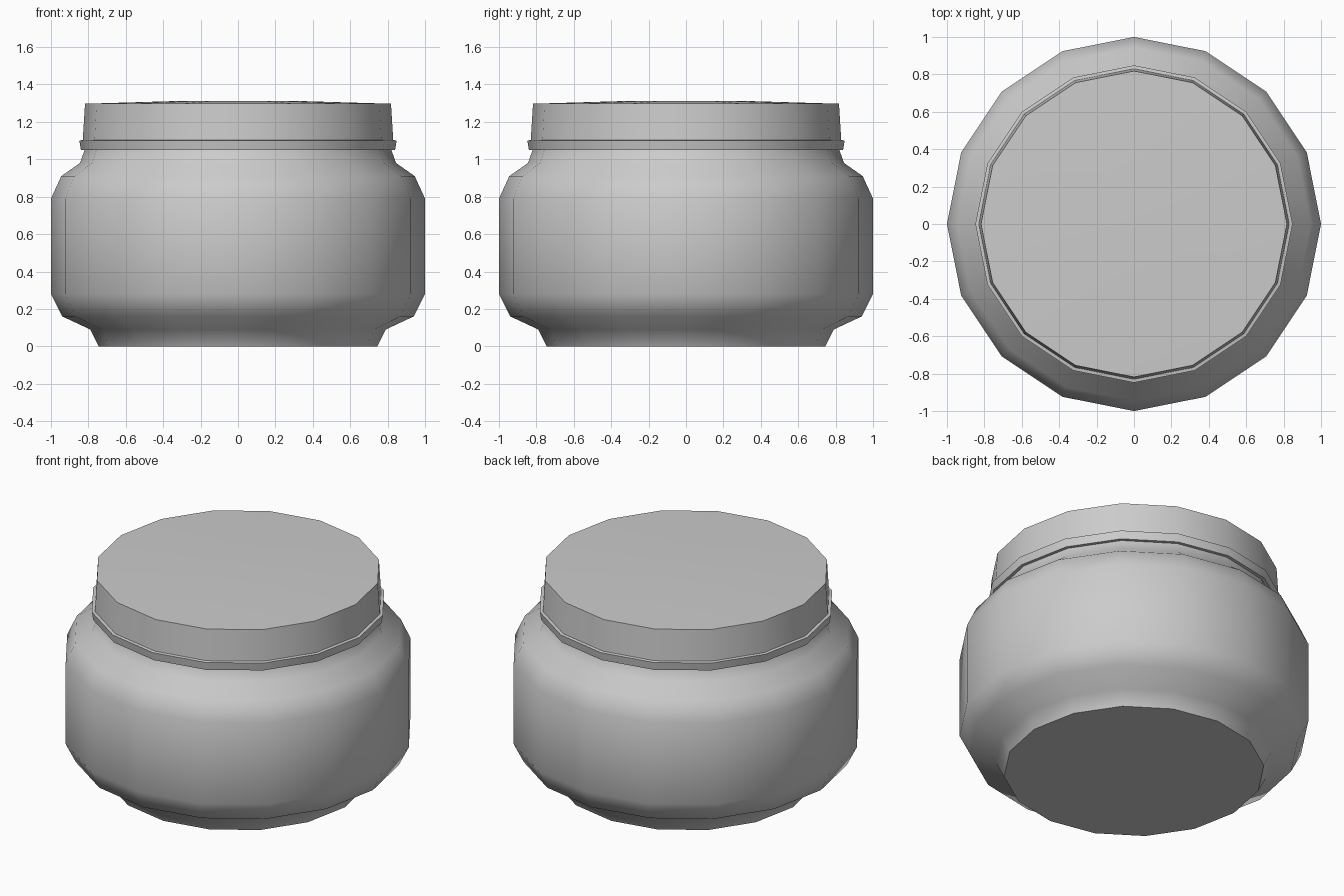
import bpy, bmesh, math

if "Cube" in bpy.data.objects:
    bpy.data.objects.remove(bpy.data.objects["Cube"])

SIDES = 16

def lathe(name, profile):
    """Revolve (radius, z) points; radius 0 closes to a pole."""
    bm = bmesh.new()
    rings = []
    for r, z in profile:
        if r == 0:
            rings.append([bm.verts.new((0, 0, z))] * SIDES)
        else:
            rings.append([bm.verts.new((r * math.cos(2 * math.pi * i / SIDES),
                                        r * math.sin(2 * math.pi * i / SIDES), z))
                          for i in range(SIDES)])
    for lo, hi in zip(rings, rings[1:]):
        for i in range(SIDES):
            j = (i + 1) % SIDES
            quad = [lo[i], lo[j], hi[j], hi[i]]
            bm.faces.new(list(dict.fromkeys(quad)))
    bmesh.ops.recalc_face_normals(bm, faces=bm.faces)
    mesh = bpy.data.meshes.new(name)
    bm.to_mesh(mesh)
    bm.free()
    obj = bpy.data.objects.new(name, mesh)
    bpy.context.collection.objects.link(obj)
    bpy.ops.object.select_all(action='DESELECT')
    obj.select_set(True)
    bpy.context.view_layer.objects.active = obj
    bpy.ops.object.shade_smooth_by_angle(angle=math.radians(45))
    return obj

# Rounded jar with a narrow foot and a neck running up into the lid
lathe("jar_body", [(0, 0), (0.745, 0), (0.79, 0.09), (0.94, 0.16), (1, 0.28),
                   (1, 0.79), (0.945, 0.91), (0.845, 0.98), (0.82, 1.05),
                   (0.81, 1.08), (0, 1.08)])

# Lid with a thin lower band and a slightly domed top
lathe("lid", [(0, 1.05), (0.84, 1.05), (0.848, 1.10), (0.83, 1.103),
              (0.818, 1.297), (0.31, 1.312), (0, 1.312)])
